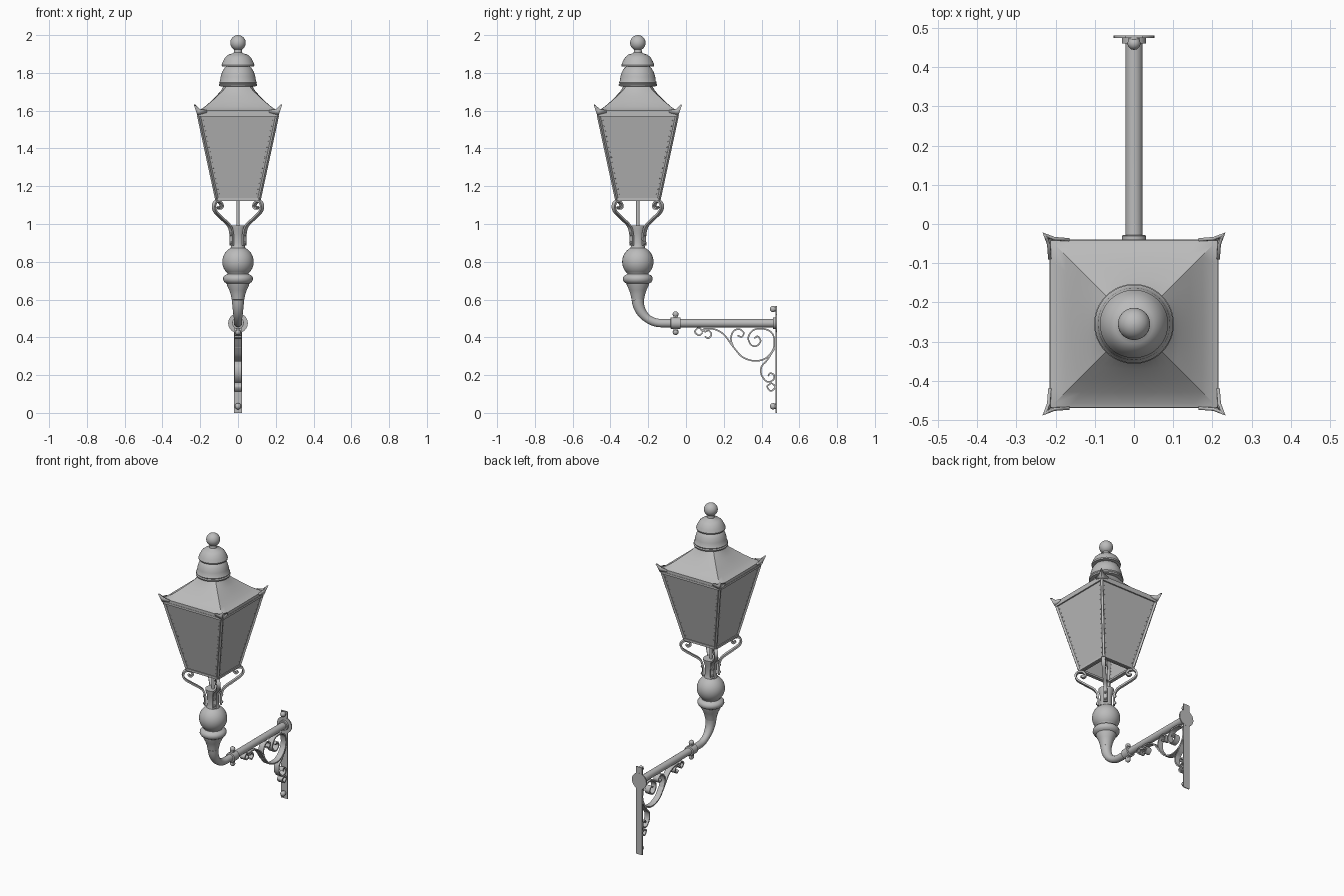
import bpy, bmesh
from math import sin, cos, pi, radians
from mathutils import Vector, Matrix

cube = bpy.data.objects.get("Cube")
if cube:
    bpy.data.objects.remove(cube, do_unlink=True)

iron = bpy.data.materials.new("grey_iron")
iron.use_nodes = True
iron.diffuse_color = (0.5, 0.5, 0.5, 1)
iron.node_tree.nodes["Principled BSDF"].inputs["Base Color"].default_value = (0.5, 0.5, 0.5, 1)

AXIS = Vector((0, -0.255, 0))   # lamp axis
SEG = 48


def finish(name, bm, angle=35, thickness=0):
    bmesh.ops.recalc_face_normals(bm, faces=bm.faces)
    mesh = bpy.data.meshes.new(name)
    bm.to_mesh(mesh)
    bm.free()
    mesh.materials.append(iron)
    ob = bpy.data.objects.new(name, mesh)
    bpy.context.collection.objects.link(ob)
    if thickness:
        mod = ob.modifiers.new("thickness", "SOLIDIFY")
        mod.thickness = thickness
        mod.offset = 0
    bpy.ops.object.select_all(action="DESELECT")
    ob.select_set(True)
    bpy.context.view_layer.objects.active = ob
    bpy.ops.object.shade_smooth_by_angle(angle=radians(angle))
    return ob


def loft(bm, rings, caps=True):
    loops = [[bm.verts.new(p) for p in ring] for ring in rings]
    n = len(loops[0])
    for a, b in zip(loops, loops[1:]):
        for i in range(n):
            j = (i + 1) % n
            bm.faces.new((a[i], a[j], b[j], b[i]))
    if caps:
        bm.faces.new(loops[0])
        bm.faces.new(loops[-1])


def lathe(name, profile, caps=True, angle=35):
    """Profile of (radius, z) or (radius, z, squareness) about the lamp axis."""
    rings = []
    for r, z, *sq in profile:
        q = sq[0] if sq else 0
        ring = []
        for i in range(SEG):
            c, s = cos(2 * pi * i / SEG), sin(2 * pi * i / SEG)
            k = r * (1 - q + q / max(abs(c), abs(s)))
            ring.append(AXIS + Vector((c * k, s * k, z)))
        rings.append(ring)
    bm = bmesh.new()
    loft(bm, rings, caps)
    return finish(name, bm, angle)


def smooth_path(pts, steps=7):
    """Catmull-Rom curve through 2D points."""
    p = [Vector(q) for q in pts]
    p = [2 * p[0] - p[1]] + p + [2 * p[-1] - p[-2]]
    out = []
    for a, b, c, d in zip(p, p[1:], p[2:], p[3:]):
        for i in range(steps):
            t = i / steps
            out.append(0.5 * (2 * b + (c - a) * t + (2 * a - 5 * b + 4 * c - d) * t * t
                              + (3 * b - a - 3 * c + d) * t ** 3))
    return out + [p[-2]]


def sweep(bm, path, section, scales=None, turn=90, origin=Vector()):
    """Sweep a section along a path lying in an upright plane."""
    out = Vector((cos(radians(turn)), sin(radians(turn)), 0))
    side = Vector((-out.y, out.x, 0))
    rings = []
    path = [Vector(p) for p in path]
    for i, p in enumerate(path):
        t = path[min(i + 1, len(path) - 1)] - path[max(i - 1, 0)]
        if t.length < 1e-6:
            t = Vector((1, 0))
        t.normalize()
        k = scales[i] if scales else 1
        rings.append([origin + out * (p.x - t.y * n * k) + side * (w * k)
                      + Vector((0, 0, p.y + t.x * n * k)) for n, w in section])
    loft(bm, rings)


def strip_section(thick, width):
    return [(s * thick / 2, t * width / 2) for s, t in ((-1, -1), (1, -1), (1, 1), (-1, 1))]


def circle(n=24):
    return [(cos(2 * pi * i / n), sin(2 * pi * i / n)) for i in range(n)]


def bar(bm, a, b, width):
    a, b = Vector(a), Vector(b)
    m = (Matrix.Translation((a + b) / 2) @ (b - a).to_track_quat("Z", "Y").to_matrix().to_4x4()
         @ Matrix.Diagonal((width, width, (b - a).length, 1)))
    bmesh.ops.create_cube(bm, size=1, matrix=m)


def ball(bm, p, r, seg=12):
    bmesh.ops.create_uvsphere(bm, u_segments=seg, v_segments=seg // 2, radius=r,
                              matrix=Matrix.Translation(p))


def corner(sx, sy, half, z):
    return AXIS + Vector((sx * half, sy * half, z))


def arc(r, zc, a0, a1, n=14):
    """Part of a sphere outline as (radius, z), angles in degrees from the equator."""
    return [(max(r * cos(radians(a0 + (a1 - a0) * i / n)), 0.0005),
             zc + r * sin(radians(a0 + (a1 - a0) * i / n))) for i in range(n + 1)]


QUADRANTS = [(1, 1), (-1, 1), (-1, -1), (1, -1)]
TOP, BASE = (0.208, 1.575), (0.112, 1.13)    # glazing half width and height

# Column with knob, collar and bell
lathe("column", [(0.033, 0.60), (0.038, 0.625), (0.046, 0.65), (0.058, 0.675), (0.06, 0.685),
                 (0.072, 0.692), (0.079, 0.705), (0.078, 0.718), (0.07, 0.728), (0.055, 0.735)]
      + arc(0.083, 0.80, -48, 62)
      + [(0.036, 0.885), (0.034, 0.90), (0.036, 0.95), (0.044, 0.975), (0.046, 0.992)])
lathe("supply_rod", [(0.009, 0.97), (0.009, 1.15)])

# Elbow and arm
bend = [(-0.13 - 0.125 * cos(i * pi / 24), 0.60 - 0.125 * sin(i * pi / 24)) for i in range(13)]
bm = bmesh.new()
sweep(bm, bend + [(0.475, 0.475)], circle(),
      [0.033 - 0.011 * min(i / 7, 1) for i in range(13)] + [0.022])
finish("elbow_and_arm", bm)

# Clamp with bolts
bm = bmesh.new()
sweep(bm, [(-0.082, 0.475), (-0.08, 0.475), (-0.03, 0.475), (-0.028, 0.475)], circle(),
      [0.026, 0.031, 0.031, 0.026])
for s in (-1, 1):
    bar(bm, (0, -0.055, 0.475 + s * 0.02), (0, -0.055, 0.475 + s * 0.045), 0.022)
    ball(bm, (0, -0.055, 0.475 + s * 0.047), 0.016)
finish("arm_clamp", bm)

# Wall plate, round boss and bolts
bm = bmesh.new()
bmesh.ops.create_cube(bm, size=1, matrix=Matrix.Translation((0, 0.4775, 0.283))
                      @ Matrix.Diagonal((0.044, 0.006, 0.566, 1)))
sweep(bm, [(0.474, 0.475), (0.481, 0.475)], circle(32), [0.052, 0.052])
sweep(bm, [(0.460, 0.475), (0.476, 0.475)], circle(32), [0.031, 0.031])
for z in (0.55, 0.035):
    ball(bm, (0, 0.461, z), 0.017)
    sweep(bm, [(0.461, z), (0.476, z)], circle(12), [0.014, 0.014])
finish("wall_plate", bm)

# Wrought scrolls under the arm
scrolls = {
    "main_scroll": [(0.10, 0.405), (0.118, 0.395), (0.135, 0.415), (0.12, 0.436), (0.10, 0.43),
                    (0.095, 0.444), (0.15, 0.443), (0.20, 0.415), (0.25, 0.35), (0.30, 0.295),
                    (0.37, 0.275), (0.43, 0.295), (0.466, 0.35), (0.46, 0.415), (0.42, 0.443),
                    (0.36, 0.44), (0.33, 0.40), (0.345, 0.36), (0.375, 0.355), (0.395, 0.38),
                    (0.38, 0.405), (0.362, 0.395)],
    "upper_scroll": [(0.252, 0.345), (0.238, 0.39), (0.25, 0.43), (0.28, 0.444), (0.305, 0.425),
                     (0.295, 0.402), (0.272, 0.41)],
    "arm_ring": [(0.09, 0.43), (0.068, 0.45), (0.047, 0.43), (0.068, 0.41), (0.088, 0.425)],
    "lower_scroll": [(0.468, 0.34), (0.43, 0.28), (0.40, 0.245), (0.40, 0.20), (0.43, 0.165),
                     (0.462, 0.175), (0.466, 0.20), (0.445, 0.21), (0.435, 0.195)],
    "plate_ring": [(0.455, 0.16), (0.43, 0.14), (0.45, 0.116), (0.472, 0.137), (0.455, 0.158)],
}
for name, pts in scrolls.items():
    bm = bmesh.new()
    sweep(bm, smooth_path(pts), strip_section(0.008, 0.036))
    finish(name, bm)

# Four curled straps that carry the lantern, with rivets
strap = smooth_path([(0.047, 0.885), (0.047, 0.94), (0.065, 0.99), (0.12, 1.03), (0.168, 1.065),
                     (0.18, 1.095), (0.165, 1.118), (0.135, 1.115), (0.122, 1.095),
                     (0.135, 1.082), (0.148, 1.092)])
for k, (sx, sy) in enumerate(QUADRANTS):
    bm = bmesh.new()
    sweep(bm, strap, strip_section(0.011, 0.022), turn=45 + 90 * k, origin=AXIS)
    for z in (0.90, 0.945):
        ball(bm, corner(sx, sy, 0.037, z), 0.009, 8)
    finish("curled_strap", bm)

# Glazing, open at the bottom
lathe("glass_panes", [(*BASE, 1), (*TOP, 1)], caps=False)

# Frame bars, base ring and rivets
bm = bmesh.new()
rivets = bmesh.new()
for k, (sx, sy) in enumerate(QUADRANTS):
    tx, ty = QUADRANTS[(k + 1) % 4]
    bar(bm, corner(sx, sy, *BASE), corner(sx, sy, *TOP), 0.013)
    bar(bm, corner(sx, sy, *BASE), corner(tx, ty, *BASE), 0.014)
    bar(bm, corner(sx, sy, 0.100, 1.127), corner(tx, ty, 0.100, 1.127), 0.012)
    bar(bm, corner(sx, sy, *TOP), corner(tx, ty, *TOP), 0.014)
    for i in range(1, 16):
        t = i / 16
        low, high = Vector(BASE), Vector(TOP)
        half, z = low.lerp(high, t)
        a, b = corner(sx, sy, half, z), corner(tx, ty, half, z)
        inset = (b - a).normalized() * 0.018
        for p in (a + inset, b - inset):
            ball(rivets, p, 0.005 if i == 8 else 0.003, 6)
finish("lantern_frame", bm)
finish("frame_rivets", rivets)

# Roof running from a square eave to a round neck
lathe("roof", [(0.205, 1.572, 1), (0.213, 1.574, 1), (0.213, 1.600, 1), (0.203, 1.603, 1),
               (0.175, 1.622, 0.97), (0.145, 1.648, 0.92), (0.115, 1.678, 0.82),
               (0.09, 1.706, 0.6), (0.074, 1.735, 0.2)], caps=False)

# Leaf-shaped horns at the eave corners
for sx, sy in QUADRANTS:
    bm = bmesh.new()
    for swap in (False, True):
        leaf = [(0.213, 0.213, 1.577), (0.222, 0.222, 1.605), (0.231, 0.231, 1.632),
                (0.219, 0.224, 1.624), (0.203, 0.218, 1.609), (0.165, 0.215, 1.602),
                (0.165, 0.214, 1.59)]
        pts = [(v, u, z) if swap else (u, v, z) for u, v, z in leaf]
        bm.faces.new([bm.verts.new(AXIS + Vector((sx * u, sy * v, z))) for u, v, z in pts])
    bmesh.ops.remove_doubles(bm, verts=bm.verts, dist=0.0001)
    bmesh.ops.triangulate(bm, faces=bm.faces)
    finish("corner_horn", bm, thickness=0.008)

# Stacked vent domes and ball finial
lathe("lower_dome", [(0.07, 1.727), (0.100, 1.730), (0.102, 1.738), (0.097, 1.744), (0.100, 1.750),
                     (0.095, 1.757), (0.092, 1.78), (0.084, 1.806), (0.07, 1.828), (0.055, 1.838)])
lathe("upper_dome", [(0.055, 1.832), (0.085, 1.834), (0.087, 1.842), (0.08, 1.86), (0.068, 1.882),
                     (0.05, 1.897), (0.028, 1.903), (0.022, 1.908), (0.02, 1.925)])
lathe("ball_finial", arc(0.041, 1.959, -90, 90, 18))
